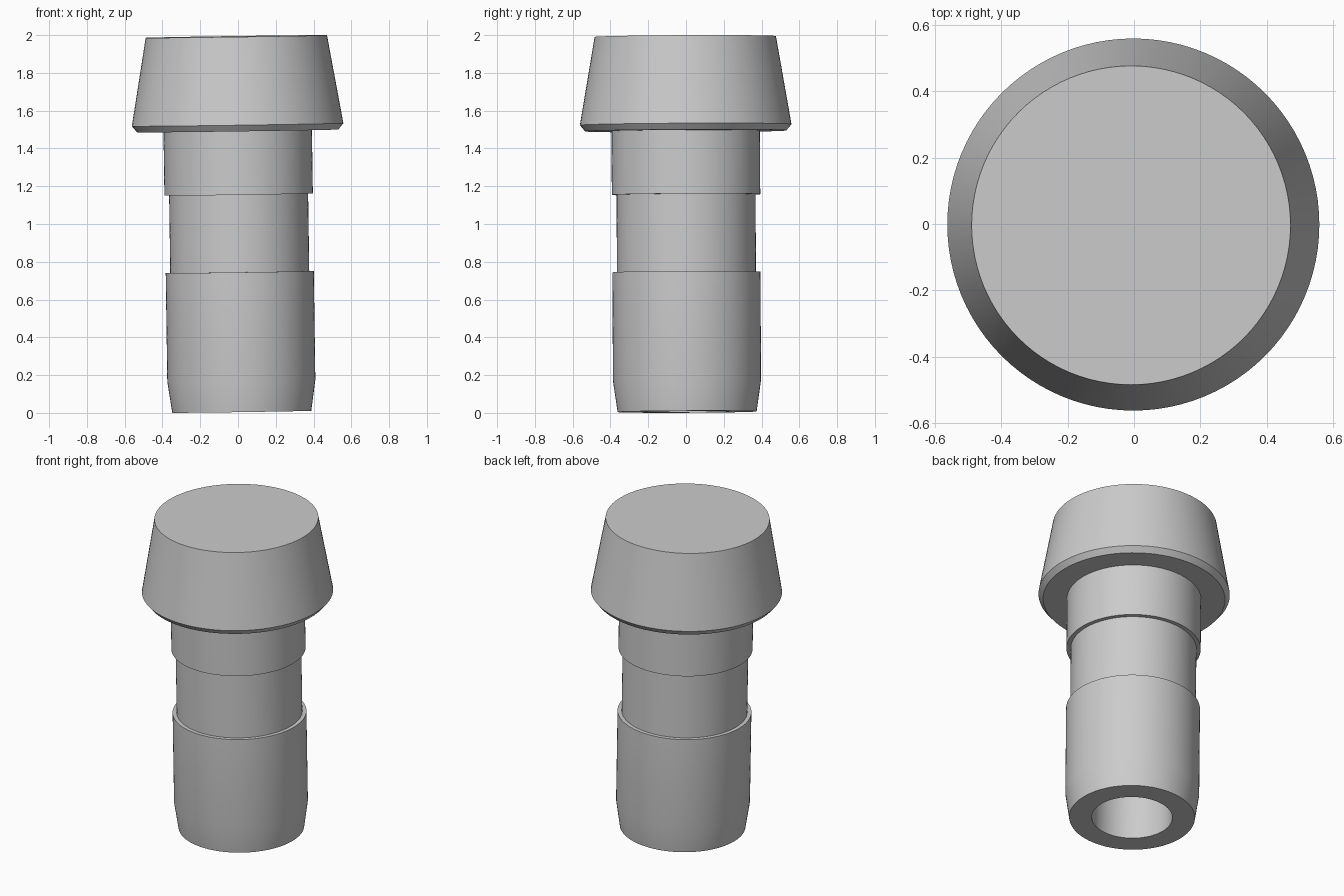
import bpy, bmesh, math
from mathutils import Matrix

cube = bpy.data.objects.get("Cube")
if cube:
    bpy.data.objects.remove(cube, do_unlink=True)

SEGMENTS = 96

grey = bpy.data.materials.new("plain_grey")
grey.use_nodes = True
colour = (0.6, 0.6, 0.6, 1)
grey.diffuse_color = colour
grey.node_tree.nodes["Principled BSDF"].inputs["Base Color"].default_value = colour

# Whole plug leans very slightly off vertical
lean = (Matrix.Translation((0.02, 0.006, 0.006))
        @ Matrix.Rotation(-0.0145, 4, 'Y') @ Matrix.Rotation(0.005, 4, 'X'))


def lathe(name, profile):
    """Revolve (radius, height) points around z; radius 0 closes the end."""
    bm = bmesh.new()
    verts = [bm.verts.new((r, 0, z)) for r, z in profile]
    edges = [bm.edges.new(pair) for pair in zip(verts, verts[1:])]
    bmesh.ops.spin(bm, geom=verts + edges, cent=(0, 0, 0), axis=(0, 0, 1),
                   angle=math.tau, steps=SEGMENTS, use_merge=True)
    bmesh.ops.remove_doubles(bm, verts=bm.verts, dist=1e-5)
    bmesh.ops.recalc_face_normals(bm, faces=bm.faces)
    mesh = bpy.data.meshes.new(name)
    bm.to_mesh(mesh)
    bm.free()
    mesh.materials.append(grey)
    obj = bpy.data.objects.new(name, mesh)
    bpy.context.collection.objects.link(obj)
    obj.matrix_world = lean
    bpy.ops.object.select_all(action='DESELECT')
    obj.select_set(True)
    bpy.context.view_layer.objects.active = obj
    bpy.ops.object.shade_smooth_by_angle(angle=math.radians(25))
    return obj


# One solid turned body: blind bore, tapered tip, waist, collar, flared head
bore = [(0, 1.2), (0.236, 1.2), (0.236, 0)]
sleeve = [(0.368, 0), (0.392, 0.165), (0.392, 0.74)]
waist = [(0.368, 0.74), (0.368, 1.15)]
collar = [(0.393, 1.15), (0.393, 1.487)]
head = [(0.533, 1.487), (0.56, 1.52), (0.48, 1.987), (0, 1.987)]
lathe("plug_body", bore + sleeve + waist + collar + head)
